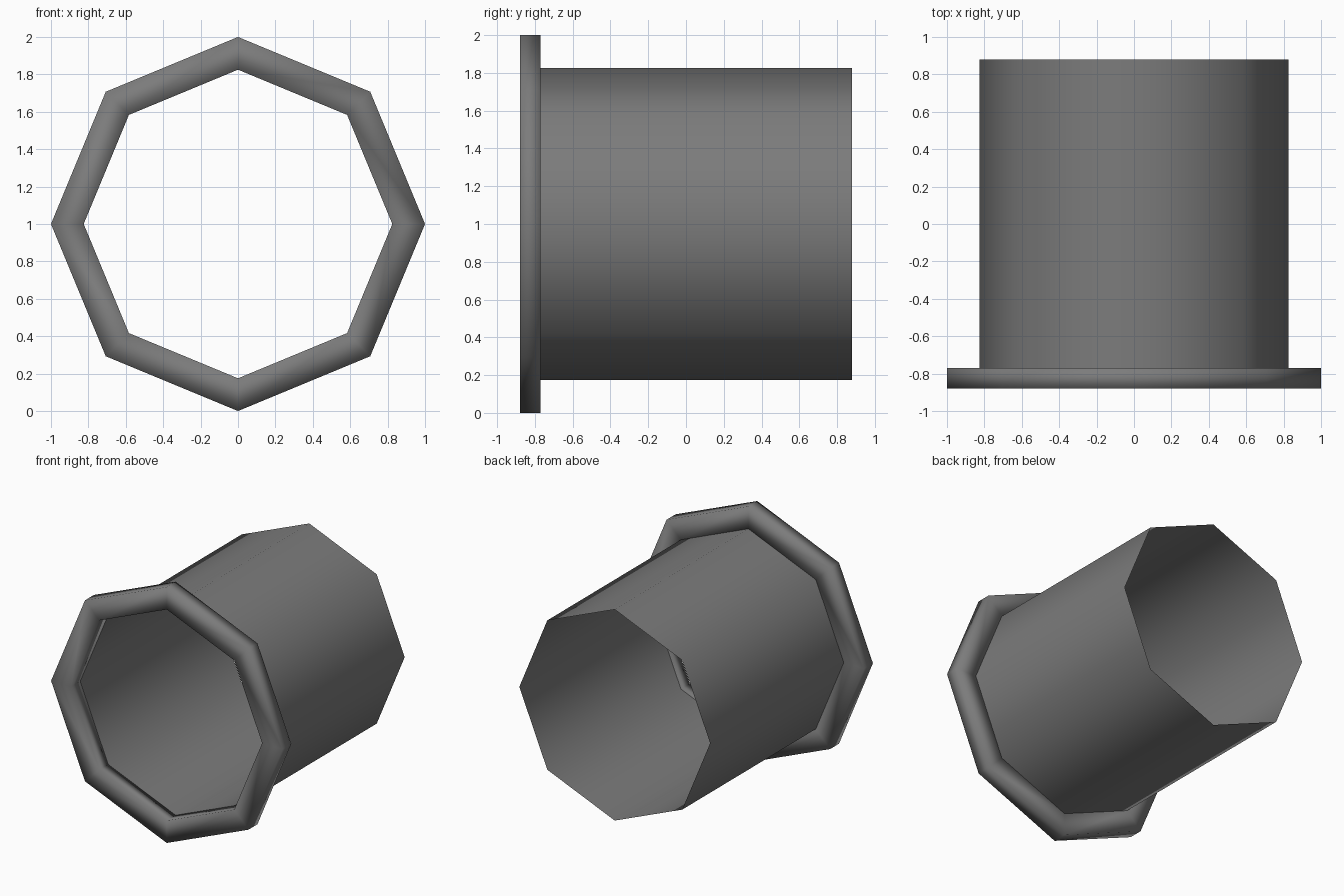
import bpy, bmesh, math

if "Cube" in bpy.data.objects:
    bpy.data.objects.remove(bpy.data.objects["Cube"])

SIDES = 8
R_IN, R_OUT = 0.825, 1.0
Y_FRONT, Y_STEP, Y_BACK = -0.88, -0.77, 0.88

grey = bpy.data.materials.new("dark grey")
grey.diffuse_color = (0.2, 0.2, 0.2, 1)
grey.use_nodes = True
grey.node_tree.nodes["Principled BSDF"].inputs["Base Color"].default_value = grey.diffuse_color


def lathe(name, profile, closed):
    """Sweep a (radius, y) profile round the horizontal axis at z = 1."""
    bm = bmesh.new()
    rings = []
    for r, y in profile:
        rings.append([bm.verts.new((r * math.sin(a), y, 1 + r * math.cos(a)))
                      for a in (2 * math.pi * i / SIDES for i in range(SIDES))])
    pairs = list(zip(rings, rings[1:]))
    if closed:
        pairs.append((rings[-1], rings[0]))
    for a, b in pairs:
        for i in range(SIDES):
            j = (i + 1) % SIDES
            f = bm.faces.new((a[i], b[i], b[j], a[j]))
            f.smooth = True
    me = bpy.data.meshes.new(name)
    bm.to_mesh(me)
    bm.free()
    me.materials.append(grey)
    ob = bpy.data.objects.new(name, me)
    bpy.context.collection.objects.link(ob)
    return ob


# thin open octagonal pipe
lathe("pipe", [(R_IN, Y_STEP), (R_IN, Y_BACK)], False)

# solid rim at the front end
lathe("front_flange", [(R_IN, Y_FRONT), (R_OUT, Y_FRONT),
                       (R_OUT, Y_STEP), (R_IN, Y_STEP)], True)
